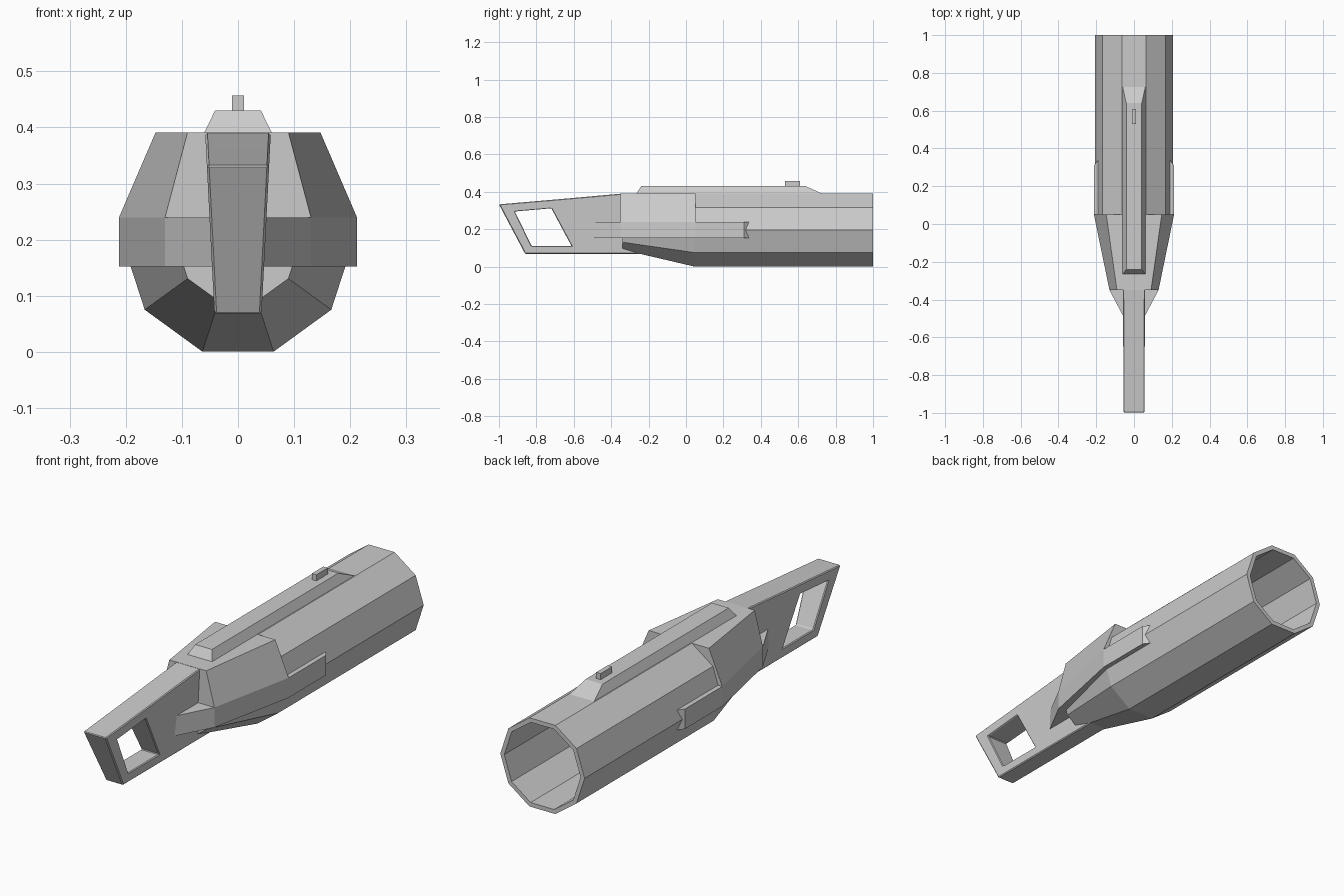
import bpy, bmesh
from math import cos, sin, pi

if "Cube" in bpy.data.objects:
    bpy.data.objects.remove(bpy.data.objects["Cube"])


def finish(name, bm):
    bmesh.ops.recalc_face_normals(bm, faces=bm.faces[:])
    mesh = bpy.data.meshes.new(name)
    bm.to_mesh(mesh)
    bm.free()
    obj = bpy.data.objects.new(name, mesh)
    bpy.context.collection.objects.link(obj)
    return obj


def loft(name, sections):
    """Join (y, [(x, z), ...]) cross-sections and cap both ends."""
    bm = bmesh.new()
    rings = [[bm.verts.new((x, y, z)) for x, z in pts] for y, pts in sections]
    n = len(rings[0])
    for a, b in zip(rings, rings[1:]):
        for i in range(n):
            j = (i + 1) % n
            bm.faces.new((a[i], a[j], b[j], b[i]))
    bm.faces.new(rings[0])
    bm.faces.new(rings[-1])
    return finish(name, bm)


def ring(r):
    return [(r * cos(i * pi / 5), 0.196 + r * sin(i * pi / 5)) for i in range(10)]


def trapezoid(bottom, z0, top, z1):
    return [(-bottom, z0), (bottom, z0), (top, z1), (-top, z1)]


# Ten-sided barrel: tapered front, long tube, rim and bore
loft("barrel", [(-0.34, ring(0.111)), (0.045, ring(0.2055)), (1.0, ring(0.2055)),
                (1.0, ring(0.186)), (0.06, ring(0.186))])

# Shoulder housing around the barrel
loft("upper_housing", [(-0.35, trapezoid(0.13, 0.24, 0.09, 0.391)),
                       (0.05, trapezoid(0.212, 0.24, 0.147, 0.391))])

# Band below the housing, pinching in to the handle
loft("side_band", [(y, trapezoid(x, 0.152, x, 0.24))
                   for y, x in ((-0.52, 0.04), (-0.35, 0.13), (0.05, 0.212))])

# Band ends running back along both barrel sides
for side, label in ((-1, "left"), (1, "right")):
    loft(label + "_band_strip",
         [(y, [(side * 0.188, 0.152), (side * x, 0.152), (side * x, 0.24), (side * 0.188, 0.24)])
          for y, x in ((0.05, 0.212), (0.31, 0.212), (0.34, 0.189))])

# Top rail with chamfered sides and ends
rail = loft("top_rail", [(-0.27, trapezoid(0.063, 0.385, 0.041, 0.43)),
                         (0.74, trapezoid(0.063, 0.385, 0.041, 0.43))])
for v in rail.data.vertices:
    if v.co.z > 0.4:
        v.co.y = -0.24 if v.co.y < 0 else 0.64

# Small sight on the rail
loft("sight", [(0.53, trapezoid(0.011, 0.425, 0.011, 0.457)),
               (0.61, trapezoid(0.011, 0.425, 0.011, 0.457))])

# Handle: slanted frame around an opening, narrowing downward
outer = [(-1.0, 0.333), (-0.64, 0.364), (-0.54, 0.068), (-0.86, 0.068)]
inner = [(-0.915, 0.295), (-0.72, 0.312), (-0.612, 0.11), (-0.825, 0.11)]
body = [(-0.35, 0.39), (-0.2, 0.386), (-0.1, 0.068)]
bm = bmesh.new()
half = {}
for s in (-1, 1):
    half[s] = [bm.verts.new((s * (0.042 + (z - 0.068) * 0.0512), y, z))
               for y, z in outer + inner + body]
    v = half[s]
    for i in range(4):
        j = (i + 1) % 4
        bm.faces.new((v[i], v[j], v[4 + j], v[4 + i]))
    bm.faces.new((v[1], v[8], v[9], v[10], v[2]))
for loop in ([0, 1, 8, 9, 10, 2, 3], [4, 5, 6, 7]):
    for i, j in zip(loop, loop[1:] + loop[:1]):
        bm.faces.new((half[-1][i], half[-1][j], half[1][j], half[1][i]))
handle = finish("handle", bm)
bevel = handle.modifiers.new("edge_bevel", "BEVEL")
bevel.width = 0.004
bevel.segments = 1
bevel.limit_method = "ANGLE"
